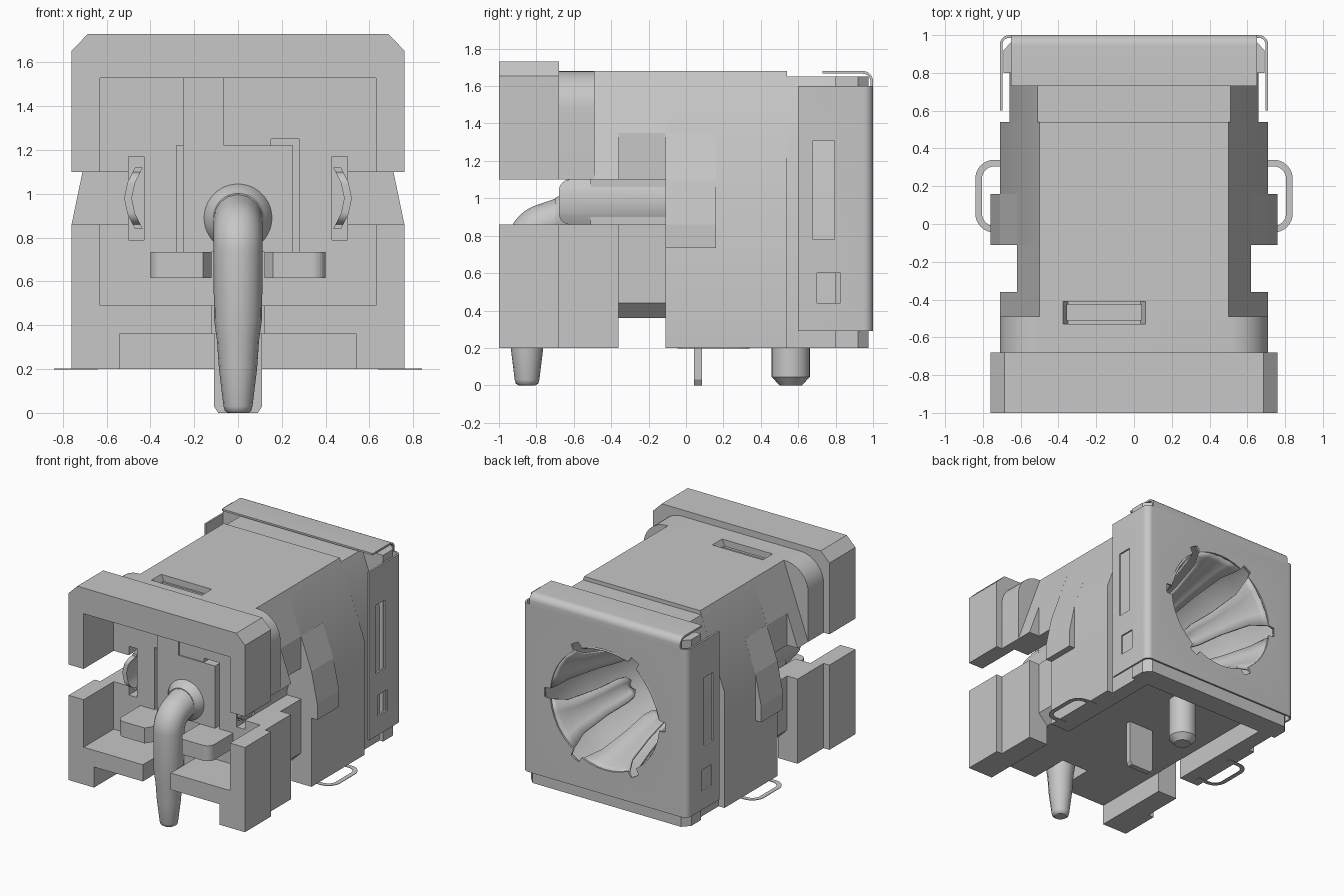
import bpy, bmesh, math
from mathutils import Vector

old = bpy.data.objects.get("Cube")
if old:
    bpy.data.objects.remove(old, do_unlink=True)

GREY = (0.57, 0.57, 0.57, 1.0)
mat = bpy.data.materials.new("plain grey")
mat.use_nodes = True
mat.diffuse_color = GREY
mat.node_tree.nodes["Principled BSDF"].inputs["Base Color"].default_value = GREY


def finish(name, bm):
    bmesh.ops.recalc_face_normals(bm, faces=bm.faces)
    me = bpy.data.meshes.new(name)
    bm.to_mesh(me)
    bm.free()
    ob = bpy.data.objects.new(name, me)
    bpy.context.scene.collection.objects.link(ob)
    me.materials.append(mat)
    return ob


def select(ob):
    bpy.ops.object.select_all(action='DESELECT')
    ob.select_set(True)
    bpy.context.view_layer.objects.active = ob


def smooth(ob, angle=35):
    select(ob)
    bpy.ops.object.shade_smooth_by_angle(angle=math.radians(angle))
    return ob


def prism(name, pts, axis, a, b):
    """Extrude a 2D outline along an axis: X takes (y,z), Y takes (x,z), Z takes (x,y)."""
    place = {'X': lambda p, t: (t, p[0], p[1]), 'Y': lambda p, t: (p[0], t, p[1]),
             'Z': lambda p, t: (p[0], p[1], t)}[axis]
    bm = bmesh.new()
    face = bm.faces.new([bm.verts.new(place(p, a)) for p in pts])
    geo = bmesh.ops.extrude_face_region(bm, geom=[face])['geom']
    shift = Vector(place((0, 0), b - a))
    bmesh.ops.translate(bm, vec=shift, verts=[v for v in geo if isinstance(v, bmesh.types.BMVert)])
    return finish(name, bm)


def box(name, x0, x1, y0, y1, z0, z1):
    return prism(name, [(x0, y0), (x1, y0), (x1, y1), (x0, y1)], 'Z', z0, z1)


def lathe(name, prof, centre, axis, seg=48):
    """Closed turned solid; prof holds (radius, position along axis)."""
    bm = bmesh.new()
    rings = []
    for r, t in prof:
        ring = []
        for i in range(seg):
            a = 2 * math.pi * i / seg
            u, v = centre[0] + r * math.cos(a), centre[1] + r * math.sin(a)
            ring.append(bm.verts.new((u, t, v) if axis == 'Y' else (u, v, t)))
        rings.append(ring)
    for p, q in zip(rings, rings[1:]):
        for i in range(seg):
            bm.faces.new((p[i], p[(i + 1) % seg], q[(i + 1) % seg], q[i]))
    bm.faces.new(rings[0])
    bm.faces.new(rings[-1])
    return finish(name, bm)


def cut(targets, cutters):
    for ob in targets:
        select(ob)
        for c in cutters:
            m = ob.modifiers.new("cut", 'BOOLEAN')
            m.operation, m.solver, m.object = 'DIFFERENCE', 'EXACT', c
            bpy.ops.object.modifier_apply(modifier=m.name)
    for c in cutters:
        bpy.data.objects.remove(c, do_unlink=True)


def sym(half):
    """Mirror a half outline running from the bottom to the top."""
    return half + [(-x, z) for x, z in reversed(half)]


def arc(cx, cy, r, a0, a1, n=8):
    return [(cx + r * math.cos(math.radians(a0 + (a1 - a0) * i / n)),
             cy + r * math.sin(math.radians(a0 + (a1 - a0) * i / n))) for i in range(n + 1)]


# Front frame: upper arch and two lower brackets
prism("front_arch", [(.63, 1.1), (.76, 1.1), (.76, 1.655), (.685, 1.73), (-.685, 1.73), (-.76, 1.655),
                     (-.76, 1.1), (-.63, 1.1), (-.63, 1.53), (.63, 1.53)], 'Y', -1, -.68)
for s, side in ((1, "left"), (-1, "right")):
    prism("front_bracket_" + side, [(s * x, z) for x, z in [
        (.76, .2), (.76, .86), (.63, .86), (.63, .49), (.12, .49), (.12, .36), (.54, .36), (.54, .2)]],
        'Y', -1, -.68)
    # Shelf beside the pin
    prism("shelf_" + side, [(s * x, y) for x, y in
          [(.12, -.6), (.12, -.86), (.16, -.92)] + arc(.34, -.86, .06, -90, 0) + [(.40, -.6)]],
          'Z', .615, .735)

# Housing sections from front to back, hollow underneath
notch = [(.54, .36), (.54, .2)]
collar = prism("collar", sym(notch + [(.71, .2)] + arc(.51, 1.48, .2, 0, 90, 12)), 'Y', -.68, -.49)
shoulder = prism("shoulder", sym(notch + [(.71, .2), (.71, 1.1), (.5, 1.68)]), 'Y', -.49, -.36)
waist = prism("waist", sym([(.54, .36), (.62, .44), (.62, 1.35), (.5, 1.68)]), 'Y', -.36, -.11)
barrel = prism("barrel", sym(notch + [(.71, .2), (.71, 1.1), (.5, 1.68)]), 'Y', -.11, .54)
rear = prism("rear_body", sym(notch + [(.66, .2), (.66, 1.24), (.51, 1.65)]), 'Y', .54, .8)
rim = prism("rear_rim", [(.69, .8), (.69, .92), (.64, .975), (-.64, .975), (-.69, .92), (-.69, .8)],
            'Z', .2, 1.65)

# Front cavity, side slots, front wall slits and top pocket
cut([collar], [box("cavity", -.63, .63, -.7, -.63, .49, 1.53)])
for s in (1, -1):
    x0, x1 = sorted((s * .5, s * .9))
    cut([collar, shoulder, waist], [box("slot", x0, x1, -.8, -.11, .86, 1.1)])
    x0, x1 = sorted((s * .43, s * .5))
    cut([collar], [box("clip_slot", x0, x1, -.8, -.51, .79, 1.17)])
    x0, x1 = sorted((s * .25, s * .28))
    cut([collar], [box("slit", x0, x1, -.8, -.52, .735, 1.235 + s * .015)])
cut([collar], [box("slit_hook", .15, .28, -.8, -.52, 1.22, 1.25)])
cut([collar, shoulder], [box("pocket", -.355, .04, -.51, -.425, 1.6, 1.8)])
cut([collar, shoulder], [prism("pocket_bevel", [(-.38, 1.69), (-.35, 1.63), (.035, 1.63), (.065, 1.69)],
                               'Y', -.53, -.41)])

# Round bore open at the back
bore = [(.40, -.06), (.45, .3), (.52, .7), (.53, 1.1)]
cut([barrel, rear, rim], [lathe("bore", bore, (0, .95), 'Y')])
for ob in (collar, barrel, rear, rim):
    smooth(ob, 25)

for s, side in ((1, "left"), (-1, "right")):
    # Sloped latch wedge on the flank
    prism("latch_wedge_" + side, [(s * x, z) for x, z in
          [(.6, .735), (.76, .735), (.76, .86), (.71, 1.1), (.62, 1.35), (.6, 1.35)]], 'Y', -.11, .16)
    # Bowed spring clip with rounded front corners
    outer = [(.47, .84), (.505, .91), (.52, .98), (.505, 1.05), (.47, 1.12)]
    inner = [(x - .035, z) for x, z in reversed(outer)]
    clip = prism("side_clip_" + side, [(s * x, z) for x, z in outer + inner], 'Y', -.68, -.11)
    corner = [(-.7, 1.15), (-.7, 1.04)] + arc(-.62, 1.04, .06, 180, 90) + [(-.62, 1.15)]
    cut([clip], [prism("corner", [(y, .98 + k * (z - .98)) for y, z in corner], 'X', -.8, .8)
                 for k in (1, -1)])
    smooth(clip)
    # Flat ground loop under the flank
    path = [(.64, -.045)] + arc(.74, .055, .1, -90, 0) + arc(.74, .24, .1, 0, 90) + [(.64, .34)]
    inside = [(.64, .305)] + arc(.74, .24, .065, 90, 0) + arc(.74, .055, .065, 0, -90) + [(.64, -.01)]
    prism("ground_loop_" + side, [(s * x, y) for x, y in path + inside], 'Z', .198, .202)

# Raised panel and rib on the front wall
box("front_panel", -.25, .25, -.64, -.56, .735, 1.22)
box("front_rib", -.25, -.065, -.64, -.56, 1.22, 1.53)

# Bent contact pin with its flared root
cu = bpy.data.curves.new("contact_pin", 'CURVE')
cu.dimensions, cu.bevel_depth, cu.bevel_resolution, cu.use_fill_caps = '3D', 1.0, 6, True
bend = [(y, z, .112) for y, z in arc(-.72, .735, .13, 180, 105, 9)]
stations = ([(-.85, 0, .045), (-.85, .01, .06), (-.85, .03, .066), (-.85, .2, .087), (-.85, .33, .096),
             (-.85, .43, .11)] + bend + [(-.68, .885, .114), (-.55, .89, .12)])
sp = cu.splines.new('POLY')
sp.points.add(len(stations) - 1)
for p, (y, z, r) in zip(sp.points, stations):
    p.co, p.radius = (0, y, z, 1), r
tmp = bpy.data.objects.new("pin_curve", cu)
bpy.context.scene.collection.objects.link(tmp)
select(tmp)
bpy.ops.object.convert(target='MESH')
pin = bpy.context.view_layer.objects.active
pin.name = "contact_pin"
pin.data.materials.clear()
pin.data.materials.append(mat)
smooth(pin, 45)
smooth(lathe("pin_root", [(.112, -.7), (.125, -.675), (.155, -.642), (.155, -.56)], (0, .89), 'Y'), 50)

# Solder blade and locating peg underneath
prism("solder_blade", [(-.11, .4), (-.11, .03), (-.09, 0), (.09, 0), (.11, .03), (.11, .4)], 'Y', .042, .085)
smooth(lathe("locating_peg", [(.06, 0), (.102, .045), (.102, .4)], (0, .56), 'Z', 32))

# Rear shield: wrapped sheet with windows and a notched round opening
t = .014
outer = [(.71, .6)] + arc(.66, .95, .05, 0, 90) + arc(-.66, .95, .05, 90, 180) + [(-.71, .6)]
inner = ([(-.71 + t, .6)] + arc(-.66, .95, .05 - t, 180, 90) + arc(.66, .95, .05 - t, 90, 0)
         + [(.71 - t, .6)])
shield = prism("rear_shield", outer + inner, 'Z', .29, 1.6)
opening = []
for i in range(6):
    opening += arc(0, .95, .47, 60 * i + 5, 60 * i + 55, 6) + arc(0, .95, .52, 60 * i + 56, 60 * i + 64, 2)
cut([shield], [prism("opening", opening, 'Y', .9, 1.2),
               box("window", -1, 1, .68, .795, .78, 1.31),
               box("small_window", -1, 1, .70, .825, .44, .60)])
smooth(shield)
lip_out = [(.73, 1.68)] + arc(.945, 1.625, .055, 90, 0) + [(1, 1.58)]
lip_in = [(1 - t, 1.58)] + arc(.945, 1.625, .055 - t, 0, 90) + [(.73, 1.68 - t)]
smooth(prism("shield_top_lip", lip_out + lip_in, 'X', -.65, .65))

# Six round-tipped spring fingers leaning into the bore
for i in range(6):
    a = math.radians(30 + 60 * i)
    rad, tan = Vector((math.cos(a), 0, math.sin(a))), Vector((-math.sin(a), 0, math.cos(a)))
    bm = bmesh.new()
    rows = []
    for r, y, w in [(.47, .99, .2), (.455, .95, .18), (.43, .85, .13), (.37, .6, .095), (.32, .4, .085),
                    (.31, .33, .07), (.315, .29, .035)]:
        rows.append([bm.verts.new(rad * (r - .03 * k * k) + tan * (w * k) + Vector((0, y, .95)))
                     for k in (-1, -.5, 0, .5, 1)])
    for p, q in zip(rows, rows[1:]):
        for k in range(4):
            bm.faces.new((p[k], p[k + 1], q[k + 1], q[k]))
    finger = finish("spring_finger_%d" % (i + 1), bm)
    m = finger.modifiers.new("thickness", 'SOLIDIFY')
    m.thickness = .018
    smooth(finger, 40)
